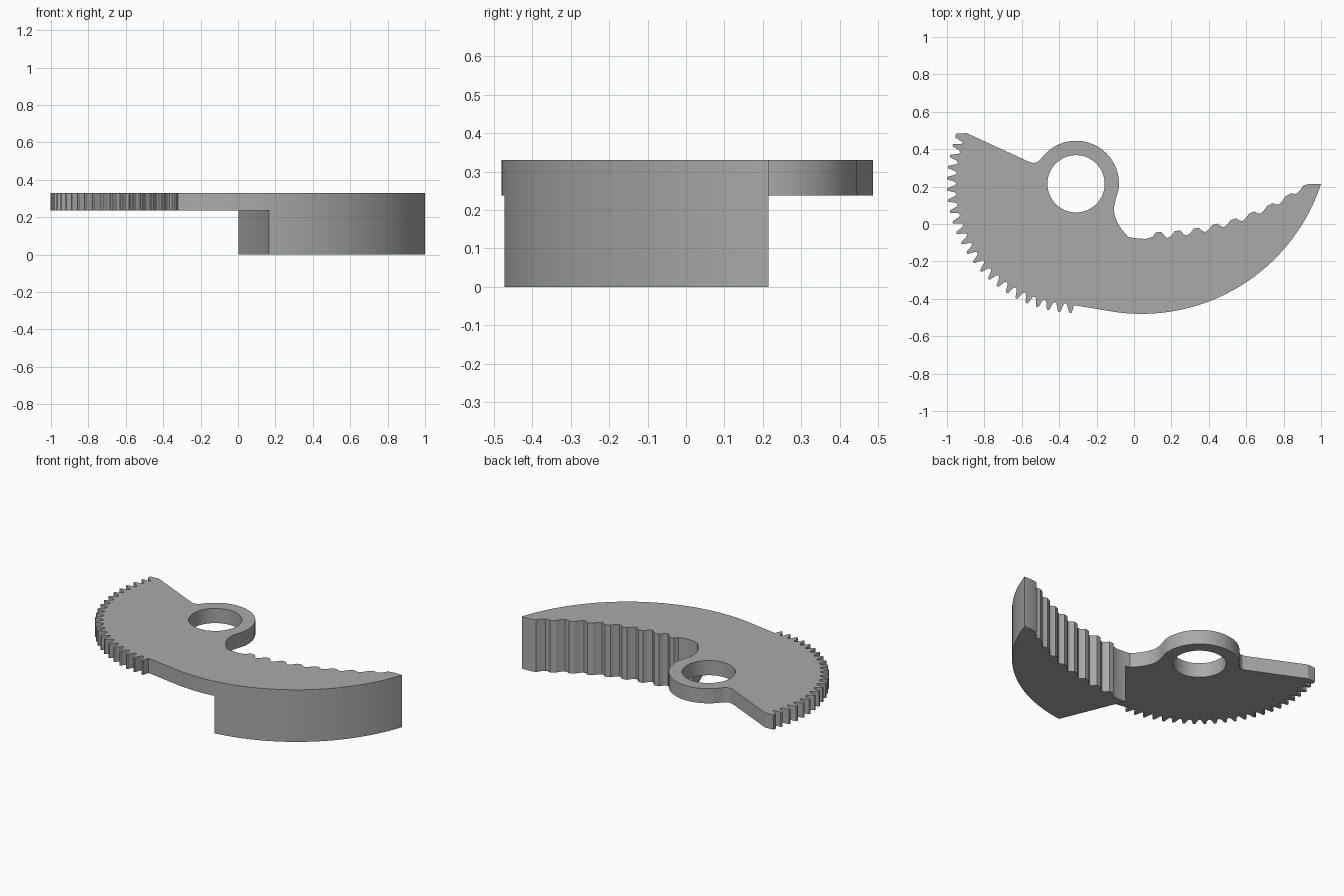
import bpy
import bmesh
from math import sin, cos, radians, sqrt

cube = bpy.data.objects.get("Cube")
if cube:
    bpy.data.objects.remove(cube, do_unlink=True)

HUB = (-0.31, 0.215)
TOP, PLATE = 0.33, 0.237


def polar(r, deg):
    return (HUB[0] + r * cos(radians(deg)), HUB[1] + r * sin(radians(deg)))


def prism(name, outline, z0, z1):
    bm = bmesh.new()
    face = bm.faces.new([bm.verts.new((x, y, z0)) for x, y in outline])
    res = bmesh.ops.extrude_face_region(bm, geom=[face])
    new = [v for v in res["geom"] if isinstance(v, bmesh.types.BMVert)]
    bmesh.ops.translate(bm, verts=new, vec=(0, 0, z1 - z0))
    bmesh.ops.recalc_face_normals(bm, faces=bm.faces)
    mesh = bpy.data.meshes.new(name)
    bm.to_mesh(mesh)
    bm.free()
    ob = bpy.data.objects.new(name, mesh)
    bpy.context.collection.objects.link(ob)
    return ob


def cut(ob, cutter):
    cutter.hide_render = True
    mod = ob.modifiers.new("cut", "BOOLEAN")
    mod.operation = "DIFFERENCE"
    mod.solver = "EXACT"
    mod.object = cutter
    bpy.context.view_layer.objects.active = ob
    bpy.ops.object.modifier_apply(modifier=mod.name)
    bpy.data.objects.remove(cutter, do_unlink=True)


# Gear teeth around the sector
outline = [(-0.315, -0.435)]
for i in range(22):
    a = 267.3 - 5 * i
    for r, d in ((0.65, 1.7), (0.688, 0.8), (0.692, 0.2), (0.688, -0.4),
                 (0.65, -1.5), (0.641, -2.4)):
        outline.append(polar(r, a + d))

# Sector end, straight edge and fillet to the hub
outline += [(-0.955, 0.462), (-0.952, 0.483), (-0.895, 0.486),
            (-0.56, 0.332), (-0.54, 0.326), (-0.52, 0.33), (-0.505, 0.341)]

# Hub ring and neck fillet
outline += [polar(0.23, a) for a in range(142, -13, -5)]
outline += [(-0.1, 0.125), (-0.107, 0.09), (-0.105, 0.05), (-0.09, 0.01),
            (-0.065, -0.03), (-0.03, -0.07), (0.0, -0.075)]


# Wavy grip along the inner edge of the blade
def inner(x):
    return 1.43 - sqrt(1.51 ** 2 - (x - 0.05) ** 2)


outline.append((0.06, inner(0.06)))
for i in range(9):
    x = 0.135 + 0.101 * i - 0.0003 * i * i
    for dx, h in ((-0.035, 0.01), (-0.018, 0.034), (0.012, 0.034),
                  (0.03, 0.01), (0.044, 0)):
        if x + dx < 0.93:
            outline.append((x + dx, inner(x + dx) + h * (1 - 0.05 * i)))

# Blade tip and outer curve
outline += [(0.94, 0.215), (1.0, 0.215)]
for i in range(1, 49):
    a = radians(-18.2 - 79.8 * i / 48)
    outline.append((0.04 + 1.0105 * cos(a), 0.53 + 1.0105 * sin(a)))

body = prism("toothed_claw", outline, 0, TOP)

# Underside relief that leaves the blade deeper than the plate
relief = [(-2, -2), (0.165, -2), (0.165, -0.47), (0, -0.07), (0, 2), (-2, 2)]
cut(body, prism("underside_cutter", relief, -0.1, PLATE))

# Pivot hole
hole = [polar(0.153, a) for a in range(0, 360, 5)]
cut(body, prism("hole_cutter", hole, -0.2, TOP + 0.2))

grey = bpy.data.materials.new("plain_grey")
grey.use_nodes = True
colour = (0.4, 0.4, 0.4, 1)
grey.diffuse_color = colour
grey.node_tree.nodes["Principled BSDF"].inputs["Base Color"].default_value = colour
body.data.materials.clear()
body.data.materials.append(grey)

bpy.ops.object.select_all(action="DESELECT")
body.select_set(True)
bpy.context.view_layer.objects.active = body
bpy.ops.object.shade_smooth_by_angle(angle=radians(25))
